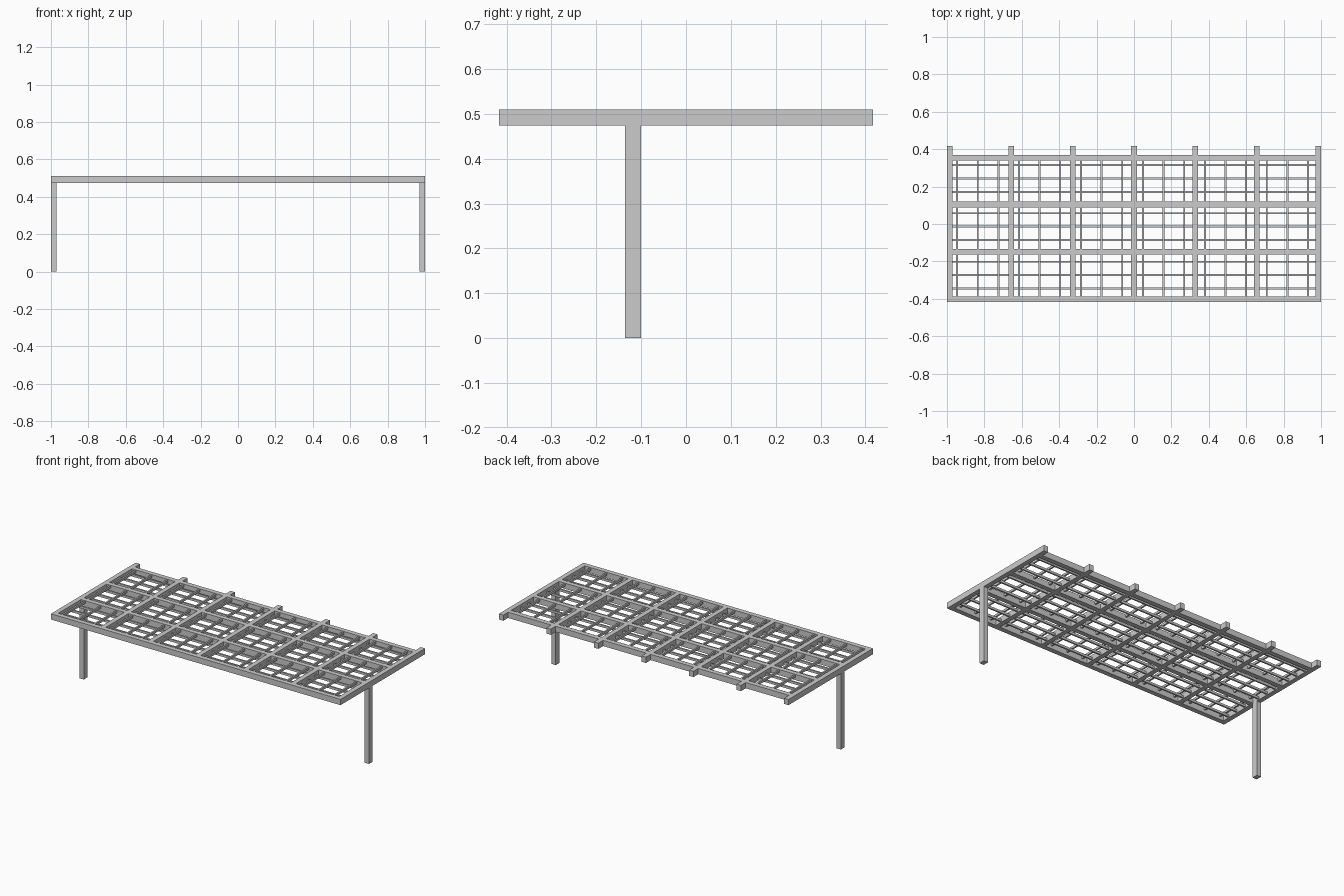
import bpy, bmesh
from mathutils import Matrix

if "Cube" in bpy.data.objects:
    bpy.data.objects.remove(bpy.data.objects["Cube"])


def boxes(name, specs):
    """One object made of boxes given as (x0, x1, y0, y1, z0, z1)."""
    bm = bmesh.new()
    for x0, x1, y0, y1, z0, z1 in specs:
        m = Matrix.Translation(((x0 + x1) / 2, (y0 + y1) / 2, (z0 + z1) / 2))
        m = m @ Matrix.Diagonal((x1 - x0, y1 - y0, z1 - z0, 1))
        bmesh.ops.create_cube(bm, size=1, matrix=m)
    me = bpy.data.meshes.new(name)
    bm.to_mesh(me)
    bm.free()
    ob = bpy.data.objects.new(name, me)
    bpy.context.collection.objects.link(ob)
    return ob


Z0, Z1 = 0.474, 0.51      # roof frame bottom and top
W = 0.03                  # beam width
H = W / 2
D = 0.417                 # half depth
PITCH = (2 - W) / 6
beam_x = [-1 + H + i * PITCH for i in range(7)]
rail_y = [-0.148, 0.104, 0.355]

# Posts under the end beams
for side, s in (("left", -1), ("right", 1)):
    c = s * (1 - H)
    boxes(side + "_post", [(c - H, c + H, -0.136, -0.1, 0, Z0)])

# Front edge rail, full width
boxes("front_rail", [(-1, 1, -D, -D + W, Z0, Z1)])

# Rafters running front to back, overhanging at the rear
for i, x in enumerate(beam_x):
    boxes(f"rafter_{i + 1}", [(x - H, x + H, -D + W, D, Z0, Z1)])

# Cross rails fitted between the rafters
for j, y in enumerate(rail_y):
    boxes(f"cross_rail_{j + 1}",
          [(a + H, b - H, y - H, y + H, Z0, Z1)
           for a, b in zip(beam_x, beam_x[1:])])

# Thin lattice inside the bays: lower bars along x, upper bars along y
T = 0.005
lat_y = [c + k * 0.0715 for c in (-0.273, -0.014, 0.243) for k in (-1, 0, 1)]
lat_x = [-0.946 + i * 0.1104 for i in range(18)]
boxes("lattice_long_bars",
      [(-0.985, 0.985, y - T, y + T, 0.479, 0.493) for y in lat_y])
boxes("lattice_short_bars",
      [(x - T, x + T, -0.40, 0.355, 0.493, 0.507) for x in lat_x])
